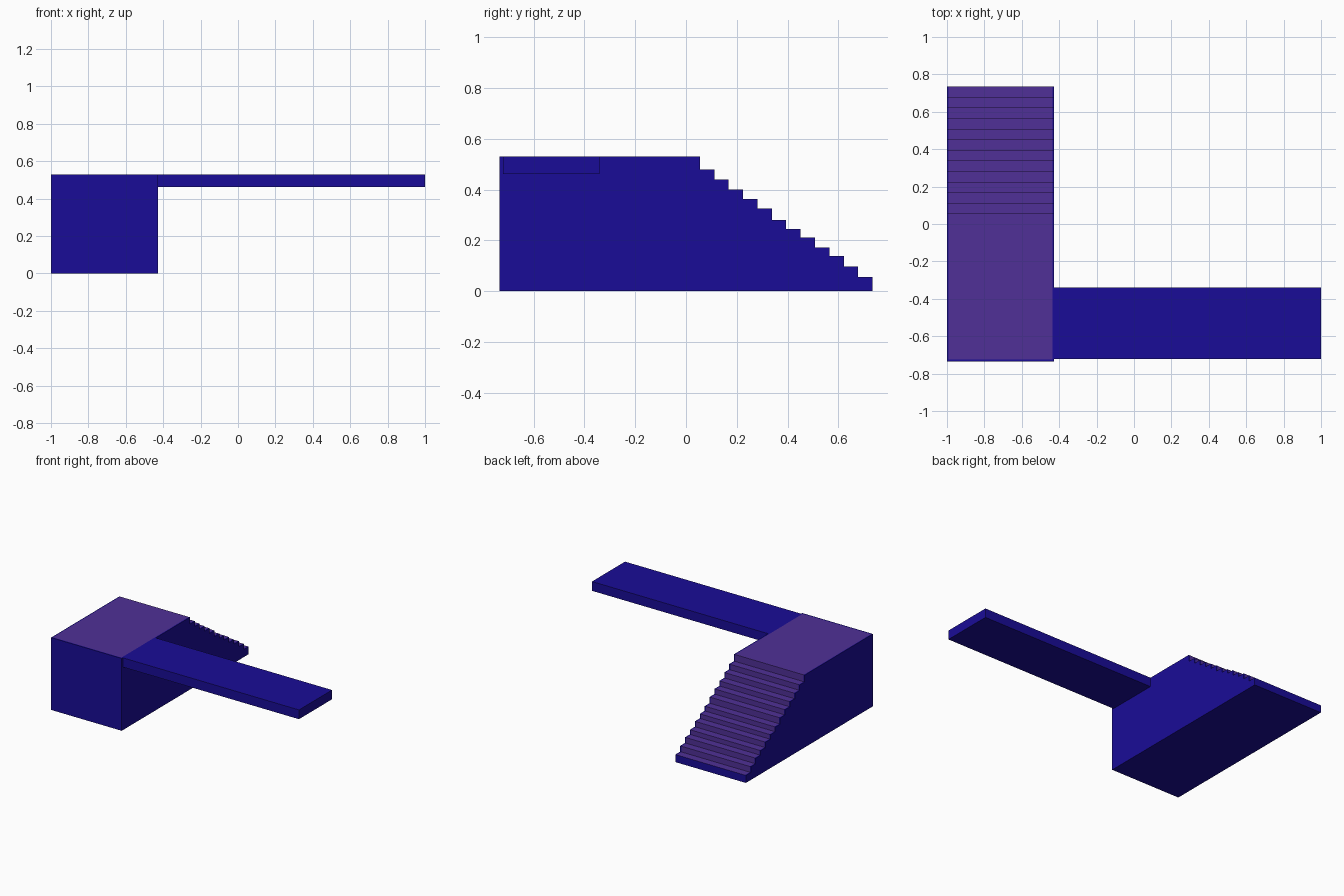
import bpy, bmesh

if "Cube" in bpy.data.objects:
    bpy.data.objects.remove(bpy.data.objects["Cube"])


def material(name, rgb):
    m = bpy.data.materials.new(name)
    m.diffuse_color = (*rgb, 1)
    m.use_nodes = True
    m.node_tree.nodes["Principled BSDF"].inputs["Base Color"].default_value = m.diffuse_color
    return m


blue = material("blue", (0.010, 0.0037, 0.31))
purple = material("purple", (0.08, 0.03, 0.31))


def finish(bm, name, mats):
    bmesh.ops.recalc_face_normals(bm, faces=bm.faces)
    mesh = bpy.data.meshes.new(name)
    bm.to_mesh(mesh)
    bm.free()
    for m in mats:
        mesh.materials.append(m)
    obj = bpy.data.objects.new(name, mesh)
    bpy.context.collection.objects.link(obj)
    return obj


# Side profile of the stair block (y, z): platform, then twelve steps down
half, top, step_start = 0.735, 0.53, 0.055
heights = [0.48, 0.44, 0.40, 0.363, 0.325, 0.28,
           0.245, 0.212, 0.172, 0.138, 0.097, 0.055]
run = (half - step_start) / len(heights)
profile = [(-half, 0), (-half, top), (-half + 0.01, top), (step_start, top)]
for i, z in enumerate(heights):
    profile += [(step_start + i * run, z), (step_start + (i + 1) * run, z)]
profile.append((half, 0))

# Sweep the profile across x; the inner strip of treads and risers is purple
stations = [-1.0, -0.992, -0.437, -0.428]
bm = bmesh.new()
rings = [[bm.verts.new((x, y, z)) for y, z in profile] for x in stations]
n = len(profile)
for s in range(len(stations) - 1):
    for i in range(n):
        j = (i + 1) % n
        f = bm.faces.new((rings[s][i], rings[s][j],
                          rings[s + 1][j], rings[s + 1][i]))
        f.material_index = int(s == 1 and 2 <= i < n - 2)
bm.faces.new(rings[0])
bm.faces.new(rings[-1])
finish(bm, "stair_block", [blue, purple])

# Walkway slab projecting from the platform
x0, x1, y0, y1, z0 = -0.428, 1.0, -0.722, -0.34, 0.462
bm = bmesh.new()
bmesh.ops.create_cube(bm, size=1)
bmesh.ops.scale(bm, vec=(x1 - x0, y1 - y0, top - z0), verts=bm.verts)
bmesh.ops.translate(bm, vec=((x0 + x1) / 2, (y0 + y1) / 2, (z0 + top) / 2),
                    verts=bm.verts)
finish(bm, "walkway", [blue])
